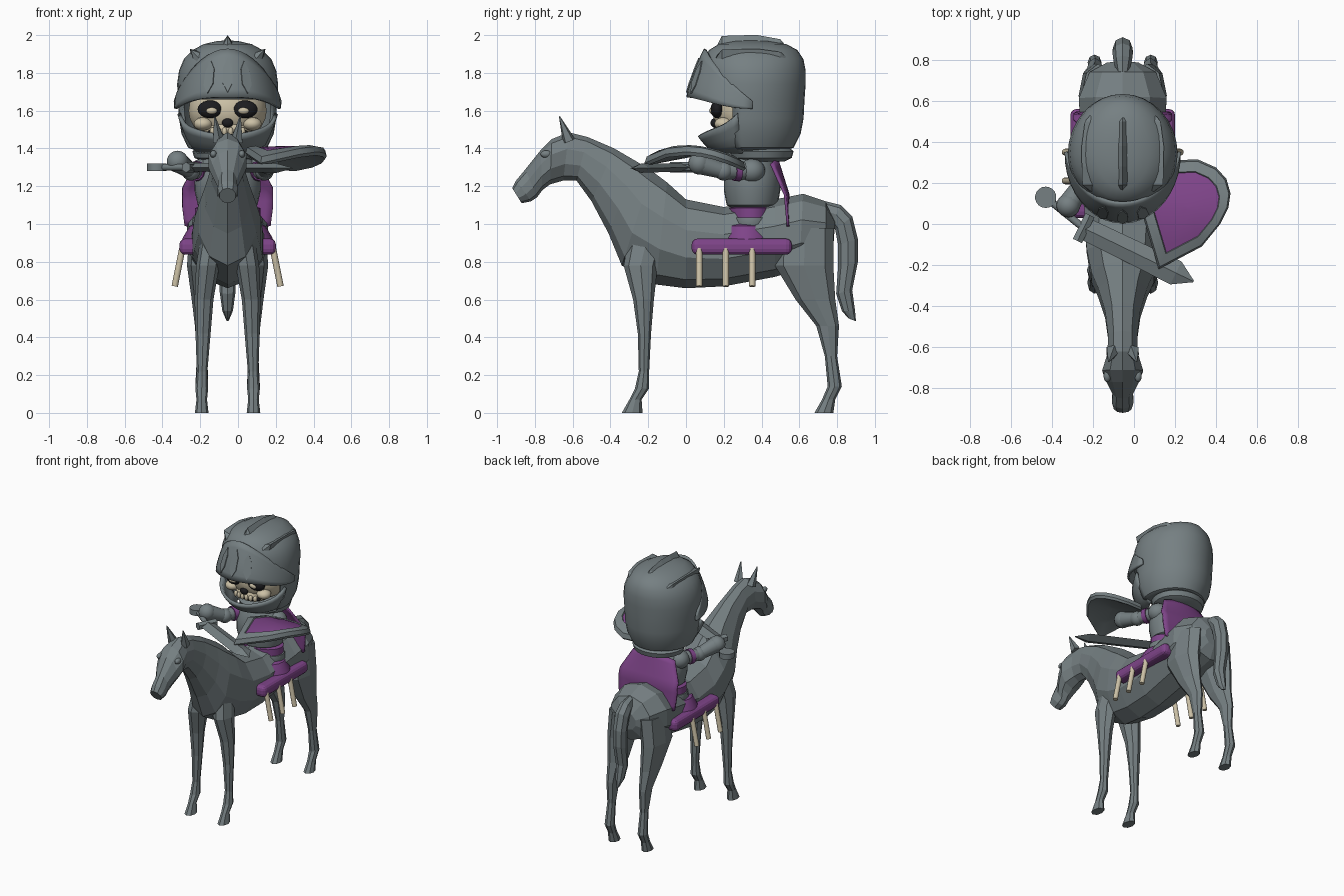
import bpy, bmesh
from math import sin, cos, pi, radians
from mathutils import Vector

if "Cube" in bpy.data.objects:
    bpy.data.objects.remove(bpy.data.objects["Cube"])

CX = -0.055  # shared centre line of mount and rider


def material(name, rgb):
    m = bpy.data.materials.new(name)
    m.use_nodes = True
    m.diffuse_color = (*rgb, 1)
    m.node_tree.nodes["Principled BSDF"].inputs["Base Color"].default_value = (*rgb, 1)
    return m


GREY = material("slate grey", (0.18, 0.215, 0.225))
PURPLE = material("purple", (0.21, 0.058, 0.25))
BONE = material("bone", (0.6, 0.53, 0.38))
BLACK = material("black", (0.012, 0.012, 0.014))


def finish(name, bm, mat, smooth=0):
    bmesh.ops.recalc_face_normals(bm, faces=bm.faces)
    me = bpy.data.meshes.new(name)
    bm.to_mesh(me)
    bm.free()
    ob = bpy.data.objects.new(name, me)
    bpy.context.collection.objects.link(ob)
    me.materials.append(mat)
    if smooth:
        bpy.ops.object.select_all(action='DESELECT')
        ob.select_set(True)
        bpy.context.view_layer.objects.active = ob
        bpy.ops.object.shade_smooth_by_angle(angle=radians(smooth))
    return ob


def solidify(ob, t):
    mod = ob.modifiers.new("thickness", 'SOLIDIFY')
    mod.thickness, mod.offset = t, 0


def skin(name, rings, mat, smooth=0):
    """Bridge equal closed rings of points and cap the ends."""
    bm = bmesh.new()
    rows = [[bm.verts.new(p) for p in r] for r in rings]
    n = len(rows[0])
    for a, b in zip(rows, rows[1:]):
        for i in range(n):
            bm.faces.new((a[i], a[(i + 1) % n], b[(i + 1) % n], b[i]))
    bm.faces.new(rows[0])
    bm.faces.new(rows[-1])
    return finish(name, bm, mat, smooth)


def loft(name, rows, n=10):
    """Each row: x, edge point (y, z), opposite edge point (y, z), half width."""
    rings = []
    for x, y1, z1, y2, z2, w in rows:
        angles = [2 * pi * i / n for i in range(n)]
        rings.append([(x + w * sin(a), (y1 + y2) / 2 + (y1 - y2) / 2 * cos(a),
                       (z1 + z2) / 2 + (z1 - z2) / 2 * cos(a)) for a in angles])
    return skin(name, rings, GREY)


def lathe(name, profile, cy, mat, sx, n=24):
    return skin(name, [[(CX + sx * r * cos(2 * pi * i / n), cy + r * sin(2 * pi * i / n), z)
                        for i in range(n)] for r, z in profile], mat, 40)


def rod(name, a, b, r1, r2, mat=GREY, n=12):
    a, b = Vector(a), Vector(b)
    bm = bmesh.new()
    bmesh.ops.create_cone(bm, cap_ends=True, segments=n, radius1=r1, radius2=r2, depth=(b - a).length)
    rot = (b - a).to_track_quat('Z', 'Y')
    for v in bm.verts:
        v.co = rot @ v.co + (a + b) / 2
    return finish(name, bm, mat, 40)


def ball(name, c, size, mat=GREY):
    bm = bmesh.new()
    bmesh.ops.create_uvsphere(bm, u_segments=18, v_segments=12, radius=1)
    for v in bm.verts:
        v.co = Vector(c) + v.co * Vector(size)
    return finish(name, bm, mat, 60)


def sheet(name, fn, nu, nv, mat, thick):
    """Open surface from a function of u in -1..1 and v in 0..1."""
    bm = bmesh.new()
    g = [[bm.verts.new(fn(2 * i / nu - 1, j / nv)) for i in range(nu + 1)] for j in range(nv + 1)]
    for j in range(nv):
        for i in range(nu):
            bm.faces.new((g[j][i], g[j][i + 1], g[j + 1][i + 1], g[j + 1][i]))
    solidify(finish(name, bm, mat, 40), thick)


# Horse trunk, neck and head in one loft: top point, bottom point, half width
trunk = [(0.79, 1.02, 0.78, 0.88, 0.08), (0.74, 1.12, 0.74, 0.79, 0.17), (0.62, 1.16, 0.6, 0.76, 0.225),
         (0.47, 1.13, 0.47, 0.72, 0.215), (0.2, 1.09, 0.2, 0.67, 0.2), (0, 1.13, 0, 0.66, 0.195),
         (-0.1, 1.22, -0.16, 0.68, 0.185), (-0.18, 1.28, -0.34, 0.78, 0.16), (-0.26, 1.33, -0.41, 0.95, 0.125),
         (-0.38, 1.4, -0.5, 1.12, 0.09), (-0.52, 1.46, -0.58, 1.23, 0.075), (-0.62, 1.485, -0.65, 1.23, 0.078),
         (-0.71, 1.45, -0.72, 1.21, 0.105), (-0.77, 1.39, -0.76, 1.18, 0.085), (-0.85, 1.29, -0.79, 1.14, 0.052),
         (-0.9, 1.23, -0.82, 1.12, 0.055), (-0.92, 1.19, -0.87, 1.11, 0.045)]
loft("horse_body", [(CX, *r) for r in trunk])

# Legs: side offset, front y, back y, z, half width
front_leg = [(0.08, -0.3, -0.1, 0.95, 0.06), (0.105, -0.33, -0.15, 0.78, 0.062), (0.125, -0.28, -0.17, 0.6, 0.05),
             (0.13, -0.255, -0.185, 0.42, 0.04), (0.135, -0.25, -0.195, 0.22, 0.028), (0.137, -0.27, -0.195, 0.13, 0.034),
             (0.137, -0.3, -0.235, 0.07, 0.028), (0.137, -0.34, -0.23, 0, 0.036)]
hind_leg = [(0.12, 0.48, 0.78, 0.98, 0.08), (0.14, 0.47, 0.78, 0.78, 0.075), (0.135, 0.58, 0.79, 0.6, 0.055),
            (0.135, 0.69, 0.81, 0.46, 0.038), (0.135, 0.735, 0.8, 0.3, 0.028), (0.137, 0.75, 0.825, 0.14, 0.034),
            (0.137, 0.72, 0.79, 0.07, 0.028), (0.137, 0.68, 0.78, 0, 0.036)]
for side, s in (("left", 1), ("right", -1)):
    for part, rows in (("front", front_leg), ("hind", hind_leg)):
        loft(f"{side}_{part}_leg", [(CX + s * o, b, z, a, z, w) for o, a, b, z, w in rows], n=8)
    # Ears and eyes
    rod(f"{side}_ear", (CX + s * 0.05, -0.62, 1.44), (CX + s * 0.068, -0.67, 1.57), 0.035, 0.003, n=5)
    ball(f"{side}_horse_eye", (CX + s * 0.075, -0.74, 1.37), (0.018, 0.03, 0.02))

# Tail
loft("tail", [(CX, *r) for r in [(0.74, 1.12, 0.74, 1.02, 0.03), (0.82, 1.1, 0.77, 1.0, 0.045),
     (0.88, 1.04, 0.79, 0.97, 0.05), (0.91, 0.92, 0.805, 0.89, 0.048), (0.91, 0.8, 0.805, 0.77, 0.046),
     (0.88, 0.65, 0.795, 0.63, 0.042), (0.895, 0.54, 0.825, 0.54, 0.028), (0.9, 0.485, 0.86, 0.5, 0.008)]], n=8)

# Saddle bars with hanging pegs
for side, x, s in (("left", 0.15, 1), ("right", -0.26, -1)):
    bm = bmesh.new()
    bmesh.ops.create_cube(bm, size=1)
    for v in bm.verts:
        v.co = v.co * Vector((0.1, 0.53, 0.085)) + Vector((x, 0.295, 0.88))
    bar = finish(f"{side}_saddle_bar", bm, PURPLE)
    bev = bar.modifiers.new("round", 'BEVEL')
    bev.width, bev.segments = 0.03, 3
    for i in range(3):
        y = 0.07 + 0.14 * i
        rod(f"{side}_peg_{i}", (x + s * 0.035, y, 0.87), (x + s * 0.075, y, 0.67), 0.017, 0.017, BONE)

# Rider trunk
lathe("saddle_cloth", [(0.175, 0.88), (0.165, 0.93), (0.14, 0.99), (0.12, 1.0)], 0.32, PURPLE, 1.43)
lathe("hips", [(0.12, 0.98), (0.126, 1.0), (0.122, 1.035)], 0.345, GREY, 1.5)
lathe("belt", [(0.11, 1.03), (0.118, 1.035), (0.118, 1.085), (0.1, 1.09)], 0.345, PURPLE, 1.47)
lathe("torso", [(0.1, 1.08), (0.135, 1.1), (0.15, 1.18), (0.148, 1.26), (0.12, 1.33), (0.1, 1.36)], 0.35, GREY, 1.17)
lathe("collar", [(0.12, 1.33), (0.16, 1.35), (0.17, 1.385), (0.14, 1.41)], 0.4, GREY, 1.1)

# Cape hanging over the back
sheet("cape", lambda u, v: (CX + u * (0.17 + 0.07 * min(1, v * 2.5) - 0.04 * max(0, v - 0.7)),
                            0.48 + 0.06 * min(1, v * 2) - 0.03 * u * u * (1 - v),
                            1.35 - v * (0.38 - 0.02 * u * u) - 0.03 * u * u * (1 - v)), 12, 10, PURPLE, 0.014)

# Arms
arms = {"left": [(0.08, 0.35, 1.28), (0.14, 0.2, 1.28), (0.16, 0.07, 1.32)],
        "right": [(-0.19, 0.35, 1.28), (-0.25, 0.2, 1.28), (-0.32, 0.09, 1.33)]}
for side, (a, b, c) in arms.items():
    a, b, c = Vector(a), Vector(b), Vector(c)
    ball(f"{side}_shoulder", a, (0.07, 0.07, 0.065))
    rod(f"{side}_upper_arm", a, b, 0.05, 0.042)
    rod(f"{side}_arm_band", a.lerp(b, 0.45), a.lerp(b, 0.65), 0.054, 0.052, PURPLE)
    ball(f"{side}_elbow", b, (0.05,) * 3)
    rod(f"{side}_forearm", b, c, 0.042, 0.056)
    ball(f"{side}_hand", c, (0.058,) * 3)

# Sword held flat across the horse's neck
pommel, guard, tip = Vector((-0.43, 0.13, 1.3)), Vector((-0.245, -0.02, 1.3)), Vector((0.29, -0.28, 1.295))
d = (tip - guard).normalized()
p, up = Vector((-d.y, d.x, 0)), Vector((0, 0, 1))
cuts = [(guard, 0.055), (guard.lerp(tip, 0.84), 0.062), (tip, 0.004)]
skin("sword_blade", [[c + p * w, c + up * w * 0.4, c - p * w, c - up * w * 0.4] for c, w in cuts], GREY)
rod("sword_guard", guard - p * 0.07, guard + p * 0.07, 0.028, 0.028, n=6)
rod("sword_grip", pommel, guard, 0.018, 0.018)
rod("sword_pommel", pommel - up * 0.02, pommel + up * 0.02, 0.052, 0.052, n=18)

# Domed shield: body with raised rim, and coloured face
outline = [(0.12, -0.22), (0.33, -0.11), (0.42, 0.0), (0.46, 0.08), (0.47, 0.15), (0.45, 0.22), (0.4, 0.275),
           (0.31, 0.315), (0.19, 0.31), (0.09, 0.2), (0.04, 0.05)]


def dome_points(k, lift):
    mid = Vector((0.26, 0.08))
    pts = [mid + (Vector(q) - mid) * k for q in outline]
    return [(q.x, q.y, 1.41 + lift - 1.1 * (q.y - 0.02) ** 2 - 0.25 * (q.x - 0.25) ** 2) for q in pts]


skin("shield", [dome_points(k, h) for k, h in ((0.05, -0.035), (0.6, -0.035), (0.95, -0.04), (1, -0.02),
     (0.96, 0.008), (0.75, 0.012), (0.72, 0), (0.4, 0), (0.05, 0))], GREY, 35)
skin("shield_face", [dome_points(k, 0.004) for k in (0.73, 0.6, 0.4, 0.2, 0.02)], PURPLE, 35)

# Helmet bowl, open at the face: half width, half depth, height
HY = 0.34
bm = bmesh.new()
bowl = [(0.125, 0.14, 1.38), (0.205, 0.225, 1.41), (0.237, 0.26, 1.48), (0.25, 0.275, 1.56), (0.255, 0.28, 1.66),
        (0.26, 0.286, 1.74), (0.25, 0.286, 1.81), (0.225, 0.275, 1.87), (0.18, 0.245, 1.915), (0.125, 0.19, 1.945),
        (0.06, 0.1, 1.96), (0.005, 0.01, 1.965)]
rows = []
for rx, ry, z in bowl:
    ring = [(sin(2 * pi * i / 32), cos(2 * pi * i / 32)) for i in range(32)]
    rows.append([bm.verts.new((CX + rx * s, HY + ry * c * (1 if c > 0 else 0.87), z)) for s, c in ring])
for lo, hi in zip(rows, rows[1:]):
    for i in range(32):
        if abs(i - 15.5) > 6 or lo[0].co.z > 1.65:
            bm.faces.new((lo[i], lo[(i + 1) % 32], hi[(i + 1) % 32], hi[i]))
bm.faces.new(rows[-1])
solidify(finish("helmet_bowl", bm, GREY, 40), 0.015)


# Visor and jaw guard, as curved plates round the front
def visor(u, v, grow=0.0):
    a = u * radians(92)
    low, high = 1.67 - 0.06 * abs(sin(a)) ** 3, 1.66 + 0.265 * cos(a)
    bulge = 1 - 0.28 * v ** 1.4 * cos(a) + grow
    return (CX + 0.275 * bulge * sin(a), HY - 0.33 * bulge * cos(a), low + v * (high - low))


def jaw(u, v):
    a = u * radians(76)
    r = 0.6 + 0.4 * v ** 0.6
    return (CX + 0.265 * r * sin(a), HY - 0.27 * r * cos(a), 1.38 + v * (0.09 + 0.07 * sin(a) ** 2 + 0.08 * sin(a) ** 16))


sheet("visor", visor, 20, 6, GREY, 0.016)
sheet("jaw_guard", jaw, 20, 4, GREY, 0.02)
for i, u in enumerate((-0.24, 0, 0.24)):
    bm = bmesh.new()
    bm.faces.new([bm.verts.new(visor(u + du, v, 0.03)) for du, v in
                  ((0, 0.1), (0.06, 0.3), (0.06, 0.62), (0, 0.82), (-0.06, 0.62), (-0.06, 0.3))])
    solidify(finish(f"visor_slot_{i}", bm, GREY), 0.009)

# Three swept crest ridges, fanned round the top of the bowl
for name, tilt, base in (("centre", 0, 0.245), ("left", 44, 0.253), ("right", -44, 0.253)):
    out = Vector((sin(radians(tilt)), 0, cos(radians(tilt))))
    across = Vector((out.z, 0, -out.x)) * 0.045
    rings = []
    for y, k, h in ((-0.22, 0.6, -0.01), (-0.15, 0.9, 0.055), (-0.06, 1, 0.034), (0.04, 1, 0.035),
                    (0.16, 0.93, 0.03), (0.26, 0.6, -0.01)):
        root = Vector((CX, HY + y, 1.72)) + out * (base * k)
        rings.append([root - across - out * 0.03, root + out * h, root + across - out * 0.03])
    skin(f"{name}_crest", rings, GREY)

# Skull face inside the helmet
ball("skull", (CX, HY, 1.6), (0.21, 0.2, 0.17), BONE)
ball("skull_jaw", (CX, 0.27, 1.5), (0.13, 0.12, 0.07), BONE)
for side, s in (("left", 1), ("right", -1)):
    ball(f"{side}_eye_socket", (CX + s * 0.092, 0.165, 1.607), (0.068, 0.035, 0.047), BLACK)
    ball(f"{side}_eye", (CX + s * 0.085, 0.138, 1.6), (0.03, 0.015, 0.018), BONE)
    ball(f"{side}_cheek", (CX + s * 0.13, 0.2, 1.53), (0.05, 0.05, 0.035), BONE)
ball("nose_hole", (CX, 0.15, 1.535), (0.03, 0.02, 0.024), BLACK)
ball("mouth_gap", (CX, 0.185, 1.485), (0.11, 0.03, 0.024), BLACK)
for i in range(6):
    x = (i - 2.5) * 0.032
    ball(f"tooth_{i}", (CX + x, 0.155 + 2 * x * x, 1.49), (0.014, 0.015, 0.022), BONE)
